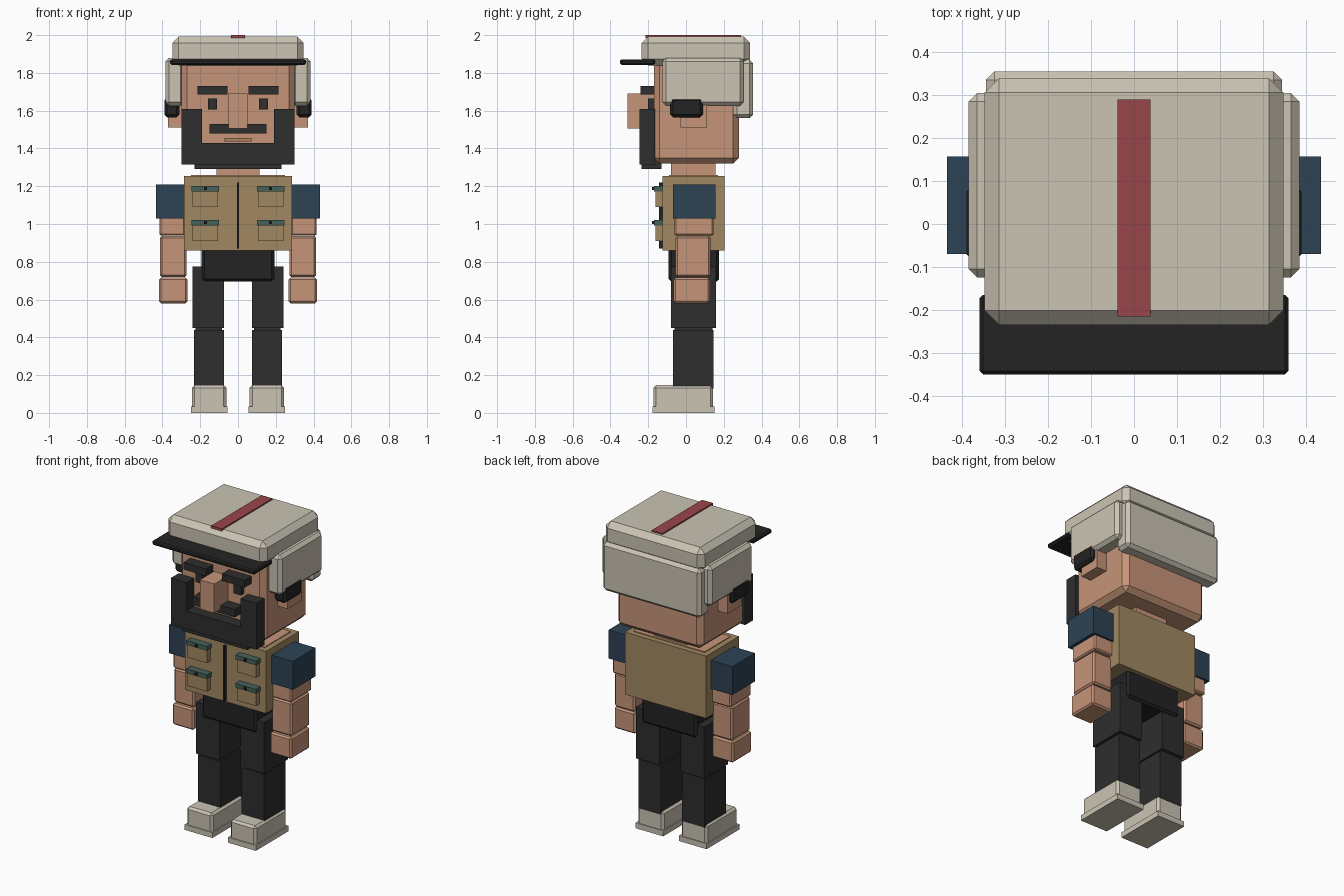
import bpy
import bmesh

cube = bpy.data.objects.get("Cube")
if cube:
    bpy.data.objects.remove(cube, do_unlink=True)


def material(name, r, g, b):
    """Make a flat material from 0-255 display values."""
    color = [(c / 255 / 12.92) if c < 11 else ((c / 255 + 0.055) / 1.055) ** 2.4
             for c in (r, g, b)] + [1.0]
    mat = bpy.data.materials.new(name)
    mat.use_nodes = True
    mat.diffuse_color = color
    bsdf = next(n for n in mat.node_tree.nodes if n.type == 'BSDF_PRINCIPLED')
    bsdf.inputs["Base Color"].default_value = color
    return mat


SKIN = material("skin", 198, 149, 121)
CREAM = material("cream cloth", 203, 196, 180)
KHAKI = material("khaki vest", 161, 137, 97)
NAVY = material("navy sleeve", 45, 66, 84)
CHARCOAL = material("charcoal", 46, 46, 46)
BLACK = material("black trim", 35, 35, 36)
RED = material("red stripe", 153, 70, 74)
TEAL = material("teal flap", 70, 98, 90)
LIP = material("lip", 172, 132, 92)


def finish(name, bm, mat, bevel=0):
    if bevel:
        bmesh.ops.bevel(bm, geom=bm.edges[:], offset=bevel, segments=1,
                        affect='EDGES', clamp_overlap=True)
    bmesh.ops.recalc_face_normals(bm, faces=bm.faces[:])
    mesh = bpy.data.meshes.new(name)
    bm.to_mesh(mesh)
    bm.free()
    mesh.materials.append(mat)
    obj = bpy.data.objects.new(name, mesh)
    bpy.context.collection.objects.link(obj)
    return obj


def box(name, mat, x, y, z, bevel=0):
    """Box spanning the (low, high) ranges on each axis."""
    bm = bmesh.new()
    bmesh.ops.create_cube(bm, size=1)
    for v in bm.verts:
        for axis, (low, high) in enumerate((x, y, z)):
            v.co[axis] = high if v.co[axis] > 0 else low
    return finish(name, bm, mat, bevel)


def center(name, mat, half, y, z, bevel=0):
    return box(name, mat, (-half, half), y, z, bevel)


def pair(name, mat, x, y, z, bevel=0):
    box("left_" + name, mat, x, y, z, bevel)
    box("right_" + name, mat, (-x[1], -x[0]), y, z, bevel)


# Head, ears and neck
center("head", SKIN, 0.30, (-0.17, 0.28), (1.32, 1.87), 0.03)
pair("ear", SKIN, (0.27, 0.37), (-0.03, 0.11), (1.51, 1.65))
center("neck", SKIN, 0.115, (-0.08, 0.155), (1.24, 1.34))

# Face
center("nose", SKIN, 0.05, (-0.31, -0.15), (1.505, 1.69))
pair("eyebrow", CHARCOAL, (0.055, 0.215), (-0.24, -0.15), (1.685, 1.73))
pair("eye", CHARCOAL, (0.11, 0.16), (-0.20, -0.15), (1.605, 1.665))
center("moustache", CHARCOAL, 0.15, (-0.245, -0.15), (1.48, 1.53))
center("mouth", LIP, 0.072, (-0.185, -0.15), (1.438, 1.455))

# Beard: U-shaped profile pushed back in depth, with a chin slab
half_u = [(0.30, 1.315), (0.30, 1.61), (0.19, 1.61), (0.19, 1.43)]
outline = half_u + [(-px, pz) for px, pz in reversed(half_u)]
bm = bmesh.new()
front = bm.faces.new([bm.verts.new((px, -0.245, pz)) for px, pz in outline])
back = bmesh.ops.extrude_face_region(bm, geom=[front])
bmesh.ops.translate(bm, vec=(0, 0.08, 0),
                    verts=[g for g in back["geom"] if isinstance(g, bmesh.types.BMVert)])
bm.faces.ensure_lookup_table()
if not any(f.normal.y and abs(f.calc_center_median().y + 0.245) < 0.001 for f in bm.faces):
    bm.faces.new([v for v in bm.verts if v.co.y < -0.24])
finish("beard", bm, CHARCOAL)
center("chin_beard", CHARCOAL, 0.23, (-0.235, -0.13), (1.29, 1.36))

# Cap with flaps, brim, stripe and ear pads
center("cap_crown", CREAM, 0.348, (-0.235, 0.34), (1.84, 1.992), 0.034)
center("cap_back_flap", CREAM, 0.345, (0.25, 0.355), (1.56, 1.87), 0.02)
pair("cap_side_flap", CREAM, (0.285, 0.385), (-0.125, 0.305), (1.625, 1.88), 0.02)
center("cap_brim", BLACK, 0.36, (-0.35, -0.165), (1.843, 1.872), 0.008)
center("cap_stripe", RED, 0.038, (-0.215, 0.29), (1.985, 2.0))
pair("ear_pad", BLACK, (0.31, 0.39), (-0.085, 0.09), (1.565, 1.67), 0.015)

# Vest with collar opening, zip and pockets
center("vest", KHAKI, 0.285, (-0.125, 0.205), (0.86, 1.255))
center("collar_opening", SKIN, 0.25, (-0.09, 0.17), (1.20, 1.26))
center("vest_zip", BLACK, 0.006, (-0.143, -0.12), (0.87, 1.22))
for row, z in (("upper", 1.09), ("lower", 0.91)):
    pair(row + "_pocket", KHAKI, (0.105, 0.24), (-0.162, -0.12), (z, z + 0.09))
    pair(row + "_pocket_flap", TEAL, (0.10, 0.245), (-0.17, -0.12), (z + 0.083, z + 0.11))
    pair(row + "_pocket_button", BLACK, (0.165, 0.18), (-0.18, -0.165), (z + 0.09, z + 0.105))

# Arms
pair("sleeve", NAVY, (0.28, 0.435), (-0.07, 0.157), (1.03, 1.21))
pair("upper_arm", SKIN, (0.28, 0.415), (-0.06, 0.145), (0.938, 1.04), 0.008)
pair("forearm", SKIN, (0.272, 0.413), (-0.055, 0.13), (0.72, 0.936), 0.01)
pair("hand", SKIN, (0.268, 0.418), (-0.065, 0.127), (0.58, 0.716), 0.01)

# Hips and legs
center("hips", BLACK, 0.192, (-0.092, 0.175), (0.695, 0.88), 0.014)
pair("thigh", CHARCOAL, (0.075, 0.24), (-0.08, 0.16), (0.45, 0.775))
pair("knee", CHARCOAL, (0.085, 0.225), (-0.06, 0.14), (0.43, 0.46))
pair("shin", CHARCOAL, (0.075, 0.233), (-0.07, 0.145), (0.13, 0.44))

# Shoes
pair("shoe", CREAM, (0.062, 0.243), (-0.172, 0.143), (0.01, 0.147), 0.014)
pair("shoe_sole", CREAM, (0.055, 0.25), (-0.178, 0.15), (0.0, 0.034))
